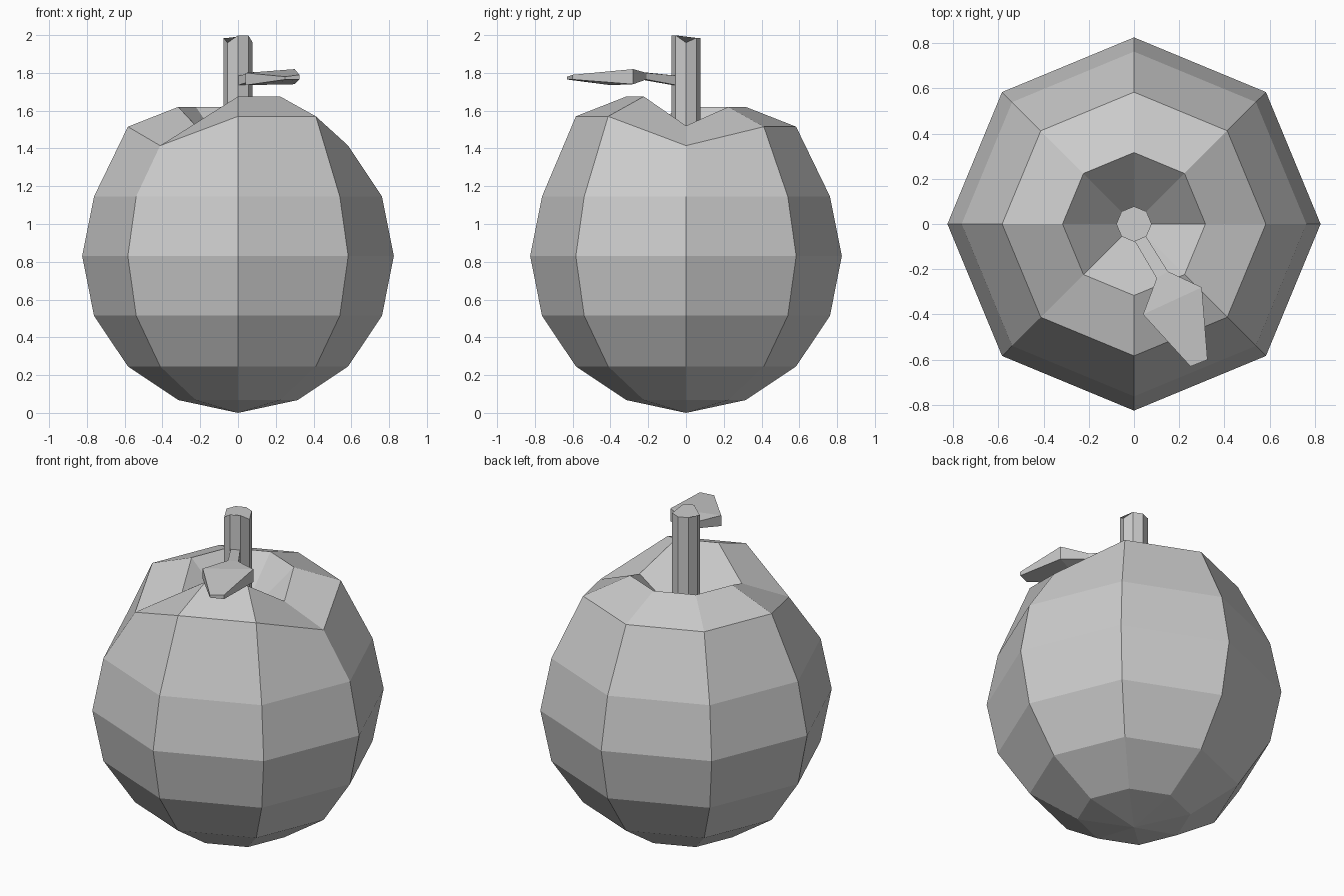
import bpy, bmesh, math

cube = bpy.data.objects.get("Cube")
if cube:
    bpy.data.objects.remove(cube, do_unlink=True)

grey = bpy.data.materials.new("plain grey")
grey.use_nodes = True
tint = (0.6, 0.6, 0.6, 1)
grey.diffuse_color = tint
grey.node_tree.nodes["Principled BSDF"].inputs["Base Color"].default_value = tint

SIDES = 8
RADIUS = 0.825
MIDDLE = 0.83
# Rise of each crown corner, counted round from +x
CROWN = (0, 0.1, 0.1, 0.1, 0.1, 0, 0.155, 0.155)


def ring(radius, z, wave=0):
    """Eight-sided ring whose corners rise with the crown."""
    turn = math.tau / SIDES
    return [(radius * math.cos(i * turn), radius * math.sin(i * turn), z + wave * CROWN[i])
            for i in range(SIDES)]


def loft(name, sections):
    """Flat-shaded closed skin through matching loops of points."""
    bm = bmesh.new()
    loops = [[bm.verts.new(p) for p in s] for s in sections]
    for low, high in zip(loops, loops[1:]):
        n = len(low)
        for i in range(n):
            j = (i + 1) % n
            bm.faces.new((low[i], low[j], high[j], high[i]))
    bm.faces.new(loops[0][::-1])
    bm.faces.new(loops[-1])
    bmesh.ops.recalc_face_normals(bm, faces=bm.faces)
    return finish(name, bm)


def finish(name, bm):
    mesh = bpy.data.meshes.new(name)
    bm.to_mesh(mesh)
    bm.free()
    mesh.materials.append(grey)
    obj = bpy.data.objects.new(name, mesh)
    bpy.context.collection.objects.link(obj)
    return obj


# Round fruit body: sphere rings up to the shoulder, wavy crown, sunken hollow
body = []
for step in range(1, 6):
    a = math.pi * step / SIDES
    body.append(ring(RADIUS * math.sin(a), MIDDLE - RADIUS * math.cos(a)))
body.append(ring(0.583, 1.415, 1))
body.append(ring(0.316, 1.52, 1))
body.append(ring(0.078, 1.35, 0.25))
fruit = loft("fruit_body", body)

# Pointed underside of the body
bm = bmesh.new()
bm.from_mesh(fruit.data)
base = min(bm.faces, key=lambda f: f.calc_center_median().z)
tip = bmesh.ops.poke(bm, faces=[base])["verts"][0]
tip.co.z = 0
bm.to_mesh(fruit.data)
bm.free()

# Stem with a slightly uneven top
loft("stem", [ring(0.078, 1.34, 0.25), ring(0.078, 1.96, 0.25)])


def slab(left, right):
    """Four-cornered section from (x, y, bottom, top) of each edge."""
    (lx, ly, lb, lt), (rx, ry, rb, rt) = left, right
    return [(lx, ly, lb), (rx, ry, rb), (rx, ry, rt), (lx, ly, lt)]


# Leaf on its tapering stalk
loft("leaf", [
    slab((0.0, -0.07, 1.735, 1.785), (0.05, -0.05, 1.735, 1.785)),
    slab((0.1, -0.24, 1.765, 1.805), (0.15, -0.21, 1.765, 1.8)),
    slab((0.04, -0.4, 1.735, 1.8), (0.3, -0.28, 1.74, 1.82)),
    slab((0.25, -0.63, 1.765, 1.78), (0.325, -0.6, 1.765, 1.79)),
])
